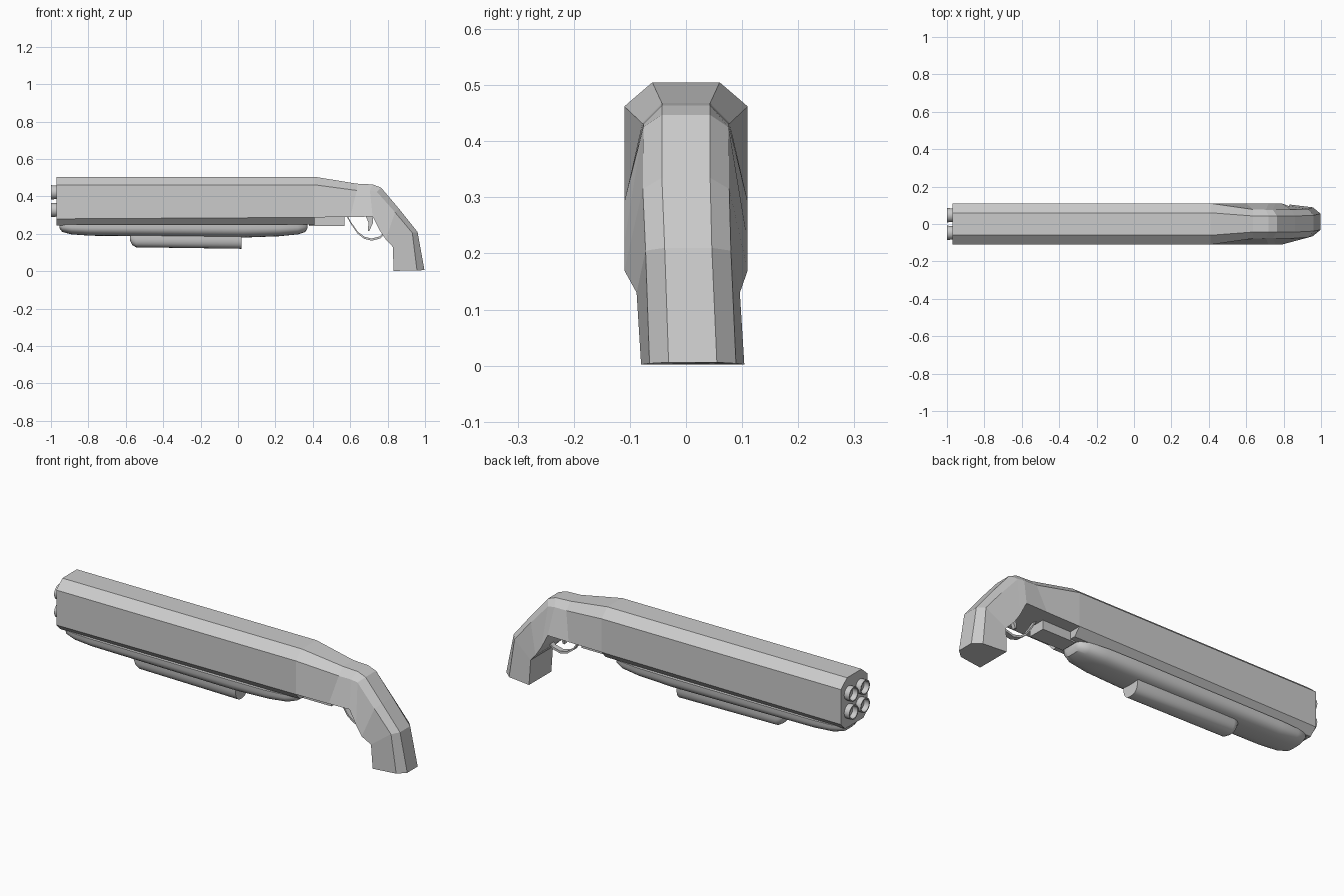
import bpy, bmesh
from math import pi, sin, cos, radians

cube = bpy.data.objects.get("Cube")
if cube:
    bpy.data.objects.remove(cube, do_unlink=True)

GREY = 0.6
grey = bpy.data.materials.new("plain grey")
grey.use_nodes = True
grey.diffuse_color = (GREY, GREY, GREY, 1)
grey.node_tree.nodes["Principled BSDF"].inputs["Base Color"].default_value = (GREY, GREY, GREY, 1)


def loft(name, rings, angle=0, closed=False):
    """Skin a list of equal-length rings of points, capped unless closed."""
    bm = bmesh.new()
    rows = [[bm.verts.new(p) for p in ring] for ring in rings]
    n = len(rows[0])
    pairs = list(zip(rows, rows[1:]))
    if closed:
        pairs.append((rows[-1], rows[0]))
    else:
        bm.faces.new(rows[0])
        bm.faces.new(rows[-1])
    for a, b in pairs:
        for i in range(n):
            j = (i + 1) % n
            bm.faces.new((a[i], a[j], b[j], b[i]))
    bmesh.ops.recalc_face_normals(bm, faces=bm.faces)
    mesh = bpy.data.meshes.new(name)
    bm.to_mesh(mesh)
    bm.free()
    mesh.materials.append(grey)
    obj = bpy.data.objects.new(name, mesh)
    bpy.context.collection.objects.link(obj)
    if angle:
        bpy.ops.object.select_all(action='DESELECT')
        obj.select_set(True)
        bpy.context.view_layer.objects.active = obj
        bpy.ops.object.shade_smooth_by_angle(angle=radians(angle))
    return obj


def mirrored(half, shift=0):
    """Close a half section of (x, y, z) points across the middle plane."""
    left = [(x, y + shift, z) for x, y, z in half]
    right = [(x, shift - y, z) for x, y, z in reversed(half)]
    return left + right


def box(name, x, y, z):
    return loft(name, [[(u, -y, z[0]), (u, y, z[0]), (u, y, z[1]), (u, -y, z[1])] for u in x])


# Eight-sided main body
loft("main_body", [mirrored([(x, 0.06, 0.505), (x, 0.11, 0.462),
                             (x, 0.11, side), (x, 0.075, low)])
                   for x, side, low in ((-0.97, 0.28, 0.245), (0.41, 0.288, 0.25))])

# Grip: back ridge, shoulder, underside, their half widths, sideways shift
grip = [
    ((0.41, 0.505), (0.41, 0.462), (0.41, 0.288), (0.06, 0.11, 0.11), 0),
    ((0.635, 0.468), (0.635, 0.432), (0.60, 0.29), (0.043, 0.078, 0.11), 0),
    ((0.72, 0.464), (0.705, 0.431), (0.72, 0.292), (0.043, 0.076, 0.11), 0),
    ((0.765, 0.447), (0.742, 0.425), (0.757, 0.22), (0.043, 0.076, 0.11), 0),
    ((0.86, 0.335), (0.84, 0.315), (0.79, 0.17), (0.043, 0.077, 0.11), 0),
    ((0.96, 0.21), (0.932, 0.205), (0.828, 0.13), (0.042, 0.076, 0.092), 0.004),
    ((0.997, 0.006), (0.957, 0.004), (0.832, 0.002), (0.043, 0.077, 0.092), 0.012),
]
loft("pistol_grip", [mirrored([(p[0], w, p[1]) for p, w in zip(points, widths)], shift)
                     for *points, widths, shift in grip])

# Open barrel muzzles
for row, z in (("lower", 0.328), ("upper", 0.422)):
    for side, y in (("left", 0.047), ("right", -0.047)):
        profile = ((-0.96, 0.036), (-1.0, 0.038), (-1.0, 0.032), (-0.972, 0.031))
        loft(f"{row}_{side}_barrel",
             [[(x, y + r * cos(i * pi / 12), z + r * sin(i * pi / 12)) for i in range(24)]
              for x, r in profile], 35)


def rounded_rail(name, stations, top, power):
    """Rounded underside bar from (x, half width, bottom) stations."""
    rings = []
    for x, w, low in stations:
        ring = []
        for i in range(17):
            c, s = cos(pi * i / 16), sin(pi * i / 16)
            ring.append((x, w * (1 if c > 0 else -1) * abs(c) ** power,
                         top - (top - low) * abs(s) ** power))
        rings.append(ring)
    return loft(name, rings, 40)


# Fore-end and the slide beneath it
rounded_rail("fore_end", [(-0.955, 0.06, 0.23), (-0.94, 0.075, 0.21), (-0.89, 0.087, 0.197),
                          (-0.79, 0.093, 0.19), (0.03, 0.093, 0.18), (0.22, 0.09, 0.187),
                          (0.32, 0.078, 0.197), (0.36, 0.06, 0.21), (0.372, 0.045, 0.232)],
             0.25, 0.7)
rounded_rail("slide_handle", [(-0.578, 0.035, 0.165), (-0.565, 0.045, 0.14), (-0.545, 0.05, 0.128),
                              (0.02, 0.05, 0.12)], 0.19, 0.75)

# Receiver block under the body
box("receiver_block", (0.38, 0.57), 0.045, (0.243, 0.295))

# Trigger guard band
guard_path = ((0.58, 0.295), (0.605, 0.25), (0.64, 0.2), (0.675, 0.173),
              (0.715, 0.163), (0.76, 0.175), (0.785, 0.2))
loft("trigger_guard", [[(x, -0.014, z), (x, 0.014, z), (x, 0.014, z + 0.012), (x, -0.014, z + 0.012)]
                       for x, z in guard_path], 30)

# Curved trigger
loft("trigger", [[(x - w, -0.01, z), (x + w, -0.01, z), (x + w, 0.01, z), (x - w, 0.01, z)]
                 for x, z, w in ((0.70, 0.3, 0.02), (0.71, 0.26, 0.012), (0.698, 0.215, 0.004))], 30)
